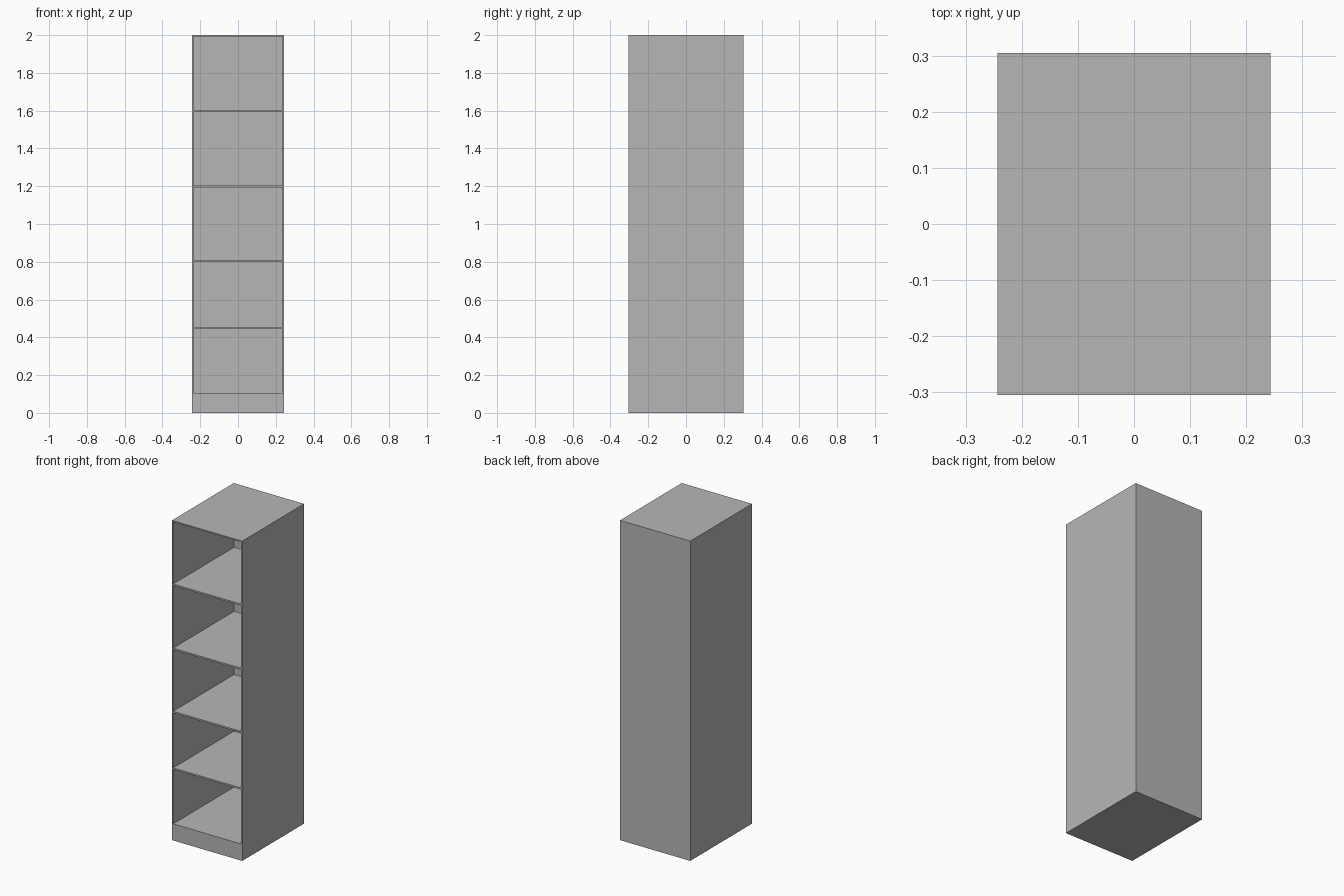
import bpy

if "Cube" in bpy.data.objects:
    bpy.data.objects.remove(bpy.data.objects["Cube"])

W, D, H = 0.486, 0.61, 2.0   # overall size
T = 0.008                    # panel thickness
BASE = 0.104                 # plinth height

# Mid-grey board
grey = bpy.data.materials.new("grey_board")
grey.diffuse_color = (0.47, 0.47, 0.47, 1)
grey.use_nodes = True
grey.node_tree.nodes["Principled BSDF"].inputs["Base Color"].default_value = grey.diffuse_color


def box(name, x0, x1, y0, y1, z0, z1):
    bpy.ops.mesh.primitive_cube_add(size=1, location=((x0 + x1) / 2, (y0 + y1) / 2, (z0 + z1) / 2))
    ob = bpy.context.object
    ob.name = name
    ob.scale = (x1 - x0, y1 - y0, z1 - z0)
    bpy.ops.object.transform_apply(location=False, rotation=False, scale=True)
    ob.data.materials.append(grey)
    return ob


hx, hy = W / 2, D / 2

# Solid plinth and top panel
box("plinth", -hx, hx, -hy, hy, 0, BASE)
box("top_panel", -hx, hx, -hy, hy, H - T, H)

# Side panels
for side, s in (("left", -1), ("right", 1)):
    xa, xb = sorted((s * hx, s * (hx - T)))
    box(side + "_panel", xa, xb, -hy, hy, BASE, H - T)

# Back panel
box("back_panel", -hx + T, hx - T, hy - T, hy, BASE, H - T)

# Shelves
for i, z in enumerate((0.449, 0.803, 1.198, 1.599)):
    box(f"shelf_{i + 1}", -hx + T, hx - T, -hy, hy - T, z - 0.005, z + 0.005)
